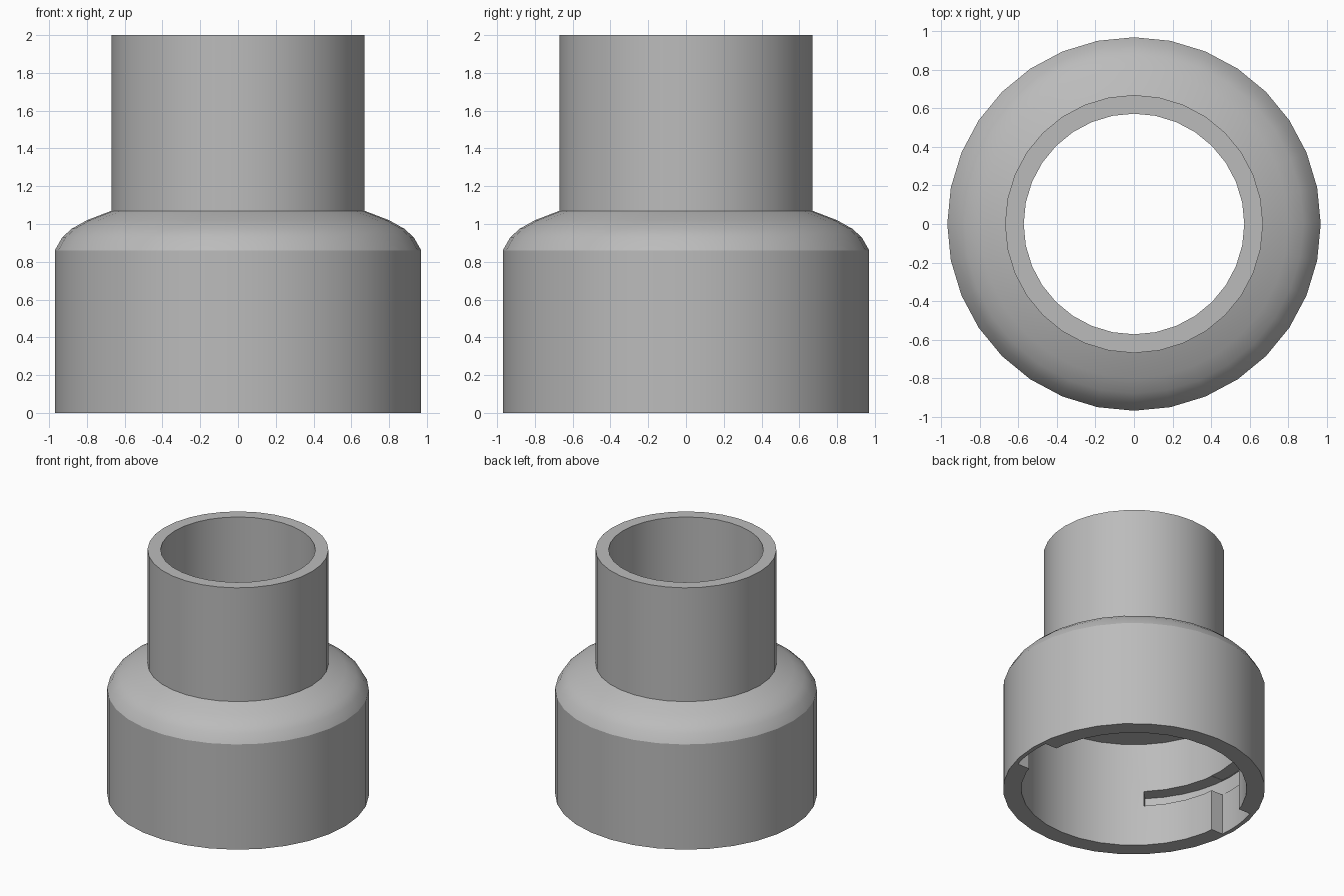
import bpy, bmesh
from math import sin, cos, asin, radians, pi

SIDES = 32
OUTER, INNER, SLOT_R = 0.97, 0.835, 0.935

cube = bpy.data.objects.get("Cube")
if cube:
    bpy.data.objects.remove(cube, do_unlink=True)

grey = bpy.data.materials.new("plain_grey")
grey.use_nodes = True
colour = (0.5, 0.5, 0.5, 1)
grey.diffuse_color = colour
grey.node_tree.nodes["Principled BSDF"].inputs["Base Color"].default_value = colour


def add_object(name, bm):
    bmesh.ops.recalc_face_normals(bm, faces=bm.faces)
    mesh = bpy.data.meshes.new(name)
    bm.to_mesh(mesh)
    bm.free()
    mesh.materials.append(grey)
    obj = bpy.data.objects.new(name, mesh)
    bpy.context.collection.objects.link(obj)
    return obj


def lathe(name, profile):
    """Revolve a closed (radius, height) profile around z."""
    bm = bmesh.new()
    rings = [[bm.verts.new((r * cos(2 * pi * i / SIDES), r * sin(2 * pi * i / SIDES), z))
              for i in range(SIDES)] for r, z in profile]
    for k, a in enumerate(rings):
        b = rings[(k + 1) % len(rings)]
        for i in range(SIDES):
            j = (i + 1) % SIDES
            bm.faces.new((a[i], a[j], b[j], b[i]))
    return add_object(name, bm)


def prism(name, outline, z0, z1, turn):
    """Upright prism from an (x, y) outline, turned around z."""
    bm = bmesh.new()
    base = bm.faces.new([bm.verts.new((x * cos(turn) - y * sin(turn),
                                       x * sin(turn) + y * cos(turn), z0))
                         for x, y in outline])
    top = bmesh.ops.extrude_face_region(bm, geom=[base])["geom"]
    bmesh.ops.translate(bm, vec=(0, 0, z1 - z0),
                        verts=[v for v in top if isinstance(v, bmesh.types.BMVert)])
    return add_object(name, bm)


def arc(radius, start, end, steps):
    return [(radius * cos(start + (end - start) * i / steps),
             radius * sin(start + (end - start) * i / steps)) for i in range(steps + 1)]


# Stepped adapter: wide socket, rounded shoulder, narrow open tube
adapter = lathe("pipe_adapter", [
    (INNER, 0), (OUTER, 0), (OUTER, 0.86), (0.93, 0.93), (0.88, 0.975), (0.8, 1.02),
    (0.67, 1.07), (0.67, 2), (0.573, 2), (0.573, 0.86), (INNER, 0.86)])

# Two opposite L-shaped bayonet slots inside the socket
cutters = []
y0, y1 = -0.27, 0.09
entry = [(0.7, y1), (0.7, y0)] + arc(SLOT_R, asin(y0 / SLOT_R), asin(y1 / SLOT_R), 4)
start, end = radians(-7.5), radians(45)
lock = arc(0.7, end, start, 6) + arc(SLOT_R + 0.008, start, end, 6)
for side, turn in (("left", 0), ("right", pi)):
    cutters.append(prism(side + "_entry_slot_cutter", entry, -0.1, 0.46, turn))
    cutters.append(prism(side + "_lock_slot_cutter", lock, 0.335, 0.458, turn))

bpy.ops.object.select_all(action="DESELECT")
bpy.context.view_layer.objects.active = adapter
adapter.select_set(True)
for cutter in cutters:
    mod = adapter.modifiers.new(cutter.name, "BOOLEAN")
    mod.operation = "DIFFERENCE"
    mod.solver = "EXACT"
    mod.object = cutter
    bpy.ops.object.modifier_apply(modifier=mod.name)
for cutter in cutters:
    bpy.data.objects.remove(cutter, do_unlink=True)

# Smooth round walls, crisp rims and steps
bpy.ops.object.shade_smooth_by_angle(angle=radians(25))
